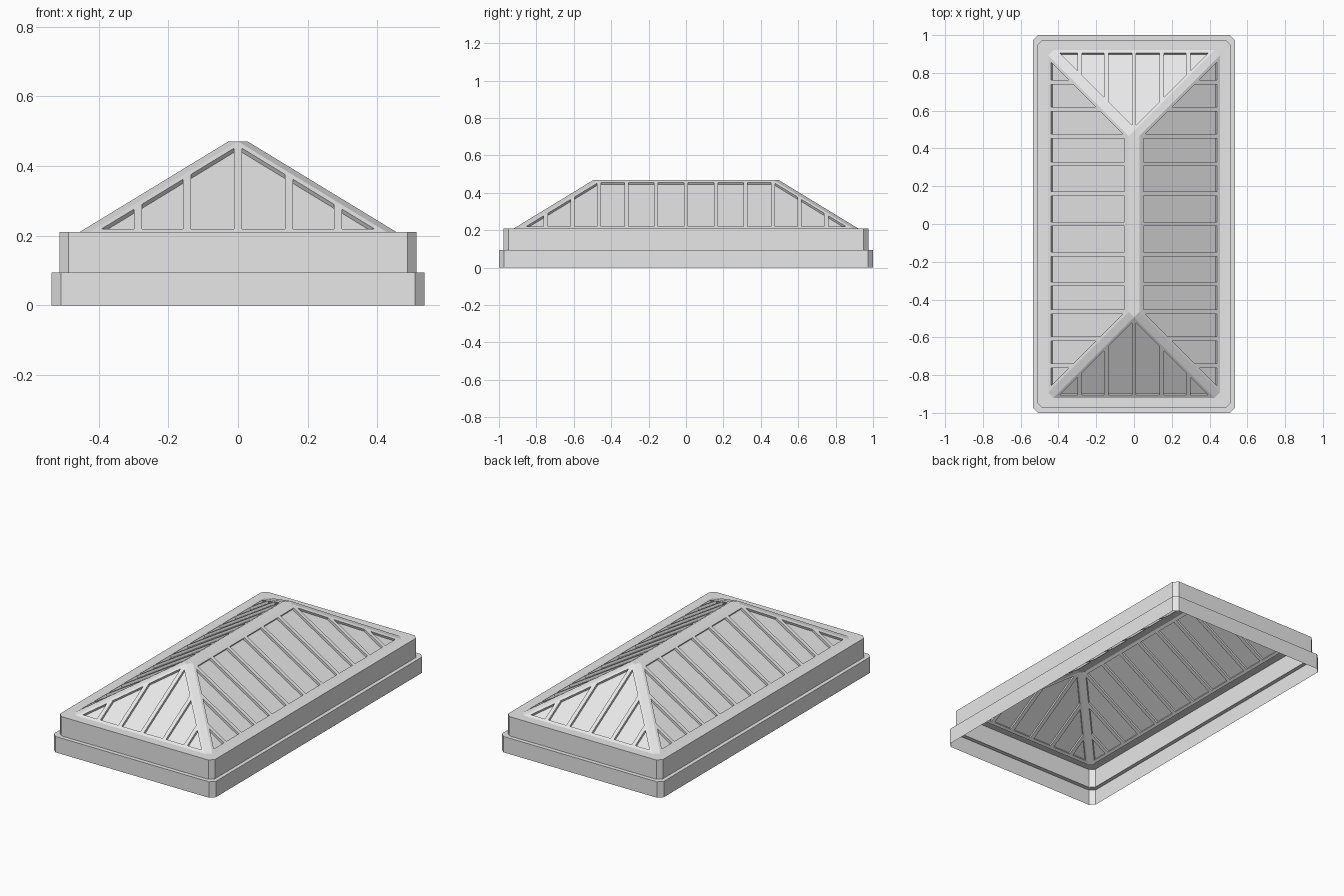
import bpy, bmesh
from mathutils import Vector

if "Cube" in bpy.data.objects:
    bpy.data.objects.remove(bpy.data.objects["Cube"])

grey = bpy.data.materials.new("light grey")
grey.use_nodes = True
grey.diffuse_color = (0.8, 0.8, 0.8, 1)
grey.node_tree.nodes["Principled BSDF"].inputs["Base Color"].default_value = (0.8, 0.8, 0.8, 1)

# Roof dimensions: eave half sizes, ridge half sizes, heights, hip chamfer
EX, EY, RISE, CH = 0.455, 0.92, 0.427, 0.028
Z_EAVE, Z_TOP = 0.21, 0.47
BAR, EAVE_RAIL, RIDGE_RAIL, HIP_RAIL = 0.0115, 0.015, 0.405, 0.02
SIDE_BARS = (0, 0.16, 0.318, 0.465, 0.607, 0.75)
END_BARS = (0, 0.146, 0.287)


def add_object(name, bm):
    mesh = bpy.data.meshes.new(name)
    bm.to_mesh(mesh)
    bm.free()
    mesh.materials.append(grey)
    obj = bpy.data.objects.new(name, mesh)
    bpy.context.collection.objects.link(obj)
    return obj


def ring(hx, hy, z, c):
    """Rectangle with cut corners."""
    pts = []
    for sx, sy in ((1, 1), (-1, 1), (-1, -1), (1, -1)):
        pair = [(sx * hx, sy * (hy - c), z), (sx * (hx - c), sy * hy, z)]
        pts += pair if sx * sy > 0 else pair[::-1]
    return pts


# Stepped curb: open thin shell, two tiers and a top ledge
bm = bmesh.new()
levels = [ring(0.535, 1.0, 0, 0.027), ring(0.535, 1.0, 0.095, 0.027),
          ring(0.512, 0.975, 0.095, 0.026), ring(0.512, 0.975, Z_EAVE, 0.026),
          ring(EX, EY, Z_EAVE, CH)]
loops = [[bm.verts.new(p) for p in level] for level in levels]
for a, b in zip(loops, loops[1:]):
    for i in range(len(a)):
        j = (i + 1) % len(a)
        bm.faces.new((a[i], a[j], b[j], b[i]))
add_object("curb", bm)

# Hipped roof surface with chamfered hips and a flat ridge
bm = bmesh.new()
for p in ring(EX, EY, Z_EAVE, CH) + ring(EX - RISE, EY - RISE, Z_TOP, CH):
    bm.verts.new(p)
bmesh.ops.remove_doubles(bm, verts=bm.verts, dist=0.0005)
bmesh.ops.convex_hull(bm, input=bm.verts)
bmesh.ops.dissolve_limit(bm, angle_limit=0.01, verts=bm.verts, edges=bm.edges)
bm.normal_update()
bottom = [f for f in bm.faces if f.normal.z < -0.9]
bmesh.ops.delete(bm, geom=bottom, context='FACES_ONLY')


def slope_faces(out):
    return [f for f in bm.faces if f.normal.z < 0.95 and
            Vector((f.normal.x, f.normal.y, 0)).normalized().dot(out) > 0.95]


def cut(out, co, no):
    faces = slope_faces(out)
    geom = set(faces)
    for f in faces:
        geom.update(f.edges)
        geom.update(f.verts)
    bmesh.ops.bisect_plane(bm, geom=list(geom), plane_co=co, plane_no=no, dist=1e-5)
    bm.normal_update()


# Cut every slope along its rails, hips and glazing bars, then pick the panes
panes = []
slopes = [((1, 0, 0), EX, EY, SIDE_BARS), ((-1, 0, 0), EX, EY, SIDE_BARS),
          ((0, 1, 0), EY, EX, END_BARS), ((0, -1, 0), EY, EX, END_BARS)]
for direction, reach, half, bars in slopes:
    out = Vector(direction)
    along = Vector((-out.y, out.x, 0))
    hip = half - CH - HIP_RAIL
    for t in (EAVE_RAIL, RIDGE_RAIL):
        cut(out, out * (reach - t), out)
    for side in (1, -1):
        cut(out, out * reach + along * side * hip, along * side - out)
    centres = sorted({s * b for b in bars for s in (1, -1)})
    for c in centres:
        for e in (-BAR, BAR):
            cut(out, along * (c + e), along)
    for f in slope_faces(out):
        mid = f.calc_center_median()
        t, u = reach - mid.dot(out), mid.dot(along)
        if EAVE_RAIL < t < RIDGE_RAIL and abs(u) + t < hip \
                and all(abs(u - c) > BAR for c in centres):
            panes.append(f)

# Glass panes, set back below the face of the bars
glass = bmesh.new()
for f in panes:
    glass.faces.new([glass.verts.new(v.co - f.normal * 0.014) for v in f.verts])
add_object("glass_panes", glass)

# Ridge, hips, rails and glazing bars as one thick lattice
bmesh.ops.delete(bm, geom=panes, context='FACES')
bmesh.ops.recalc_face_normals(bm, faces=bm.faces)
if sum(f.normal.z for f in bm.faces) < 0:
    bmesh.ops.reverse_faces(bm, faces=bm.faces)
frame = add_object("roof_frame", bm)
solid = frame.modifiers.new("thickness", 'SOLIDIFY')
solid.thickness = 0.026
solid.offset = -1
